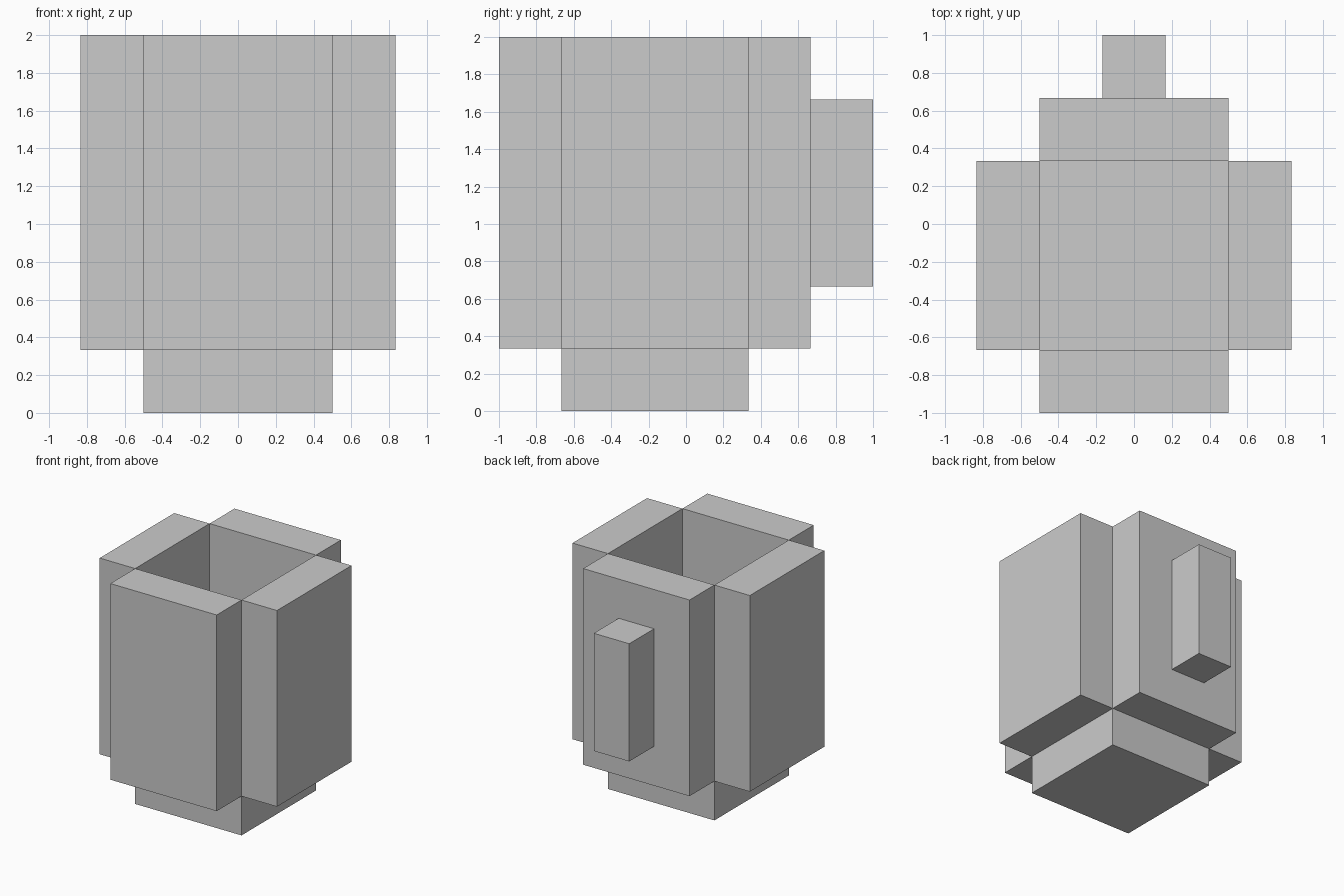
import bpy

if "Cube" in bpy.data.objects:
    bpy.data.objects.remove(bpy.data.objects["Cube"])

U = 1 / 3  # block size


def box(name, x, y, z):
    """Axis-aligned block spanning the given (min, max) ranges."""
    spans = (x, y, z)
    bpy.ops.mesh.primitive_cube_add(size=1, location=[(a + b) / 2 for a, b in spans])
    ob = bpy.context.object
    ob.name = name
    ob.scale = [b - a for a, b in spans]
    bpy.ops.object.transform_apply(location=False, rotation=False, scale=True)
    return ob


inner_x = (-1.5 * U, 1.5 * U)
inner_y = (-2 * U, U)
wall_z = (U, 6 * U)

# Base slab, its top is the floor of the hollow
box("base", inner_x, inner_y, (0, U))

# Front and back walls
box("front_wall", inner_x, (-3 * U, -2 * U), wall_z)
box("back_wall", inner_x, (U, 2 * U), wall_z)

# Side walls
for side, name in ((-1, "left_wall"), (1, "right_wall")):
    box(name, sorted((side * 1.5 * U, side * 2.5 * U)), inner_y, wall_z)

# Handle block on the back
box("handle", (-0.5 * U, 0.5 * U), (2 * U, 3 * U), (2 * U, 5 * U))
